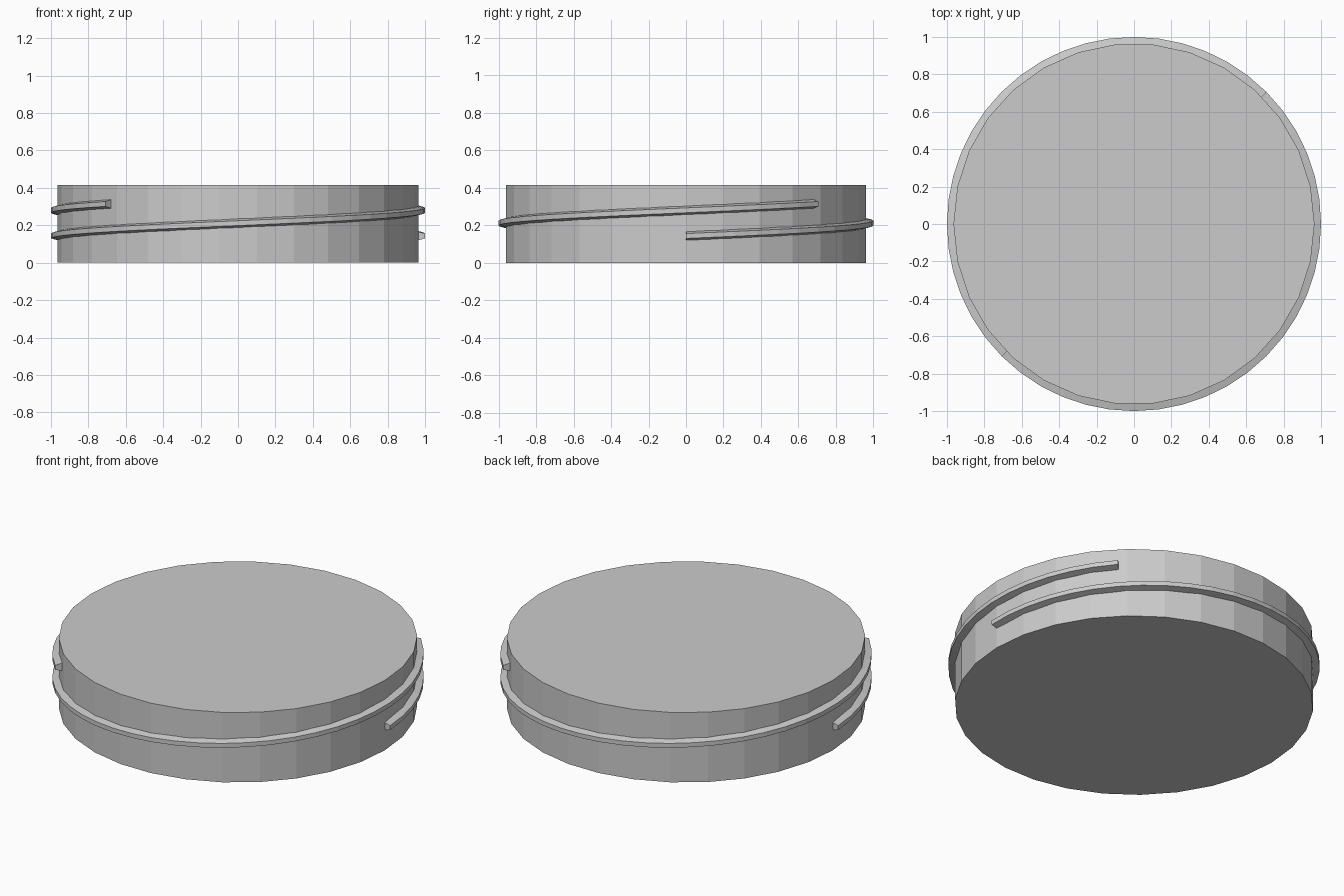
import bpy
import bmesh
from math import cos, sin, pi, radians

RADIUS = 0.965
HEIGHT = 0.415
RISE = 0.137 / pi            # climb of the thread per radian

cube = bpy.data.objects.get("Cube")
if cube:
    bpy.data.objects.remove(cube, do_unlink=True)

grey = bpy.data.materials.new("plain_grey")
grey.use_nodes = True
colour = (0.6, 0.6, 0.6, 1)
grey.diffuse_color = colour
grey.node_tree.nodes["Principled BSDF"].inputs["Base Color"].default_value = colour


def add_object(name, bm):
    bmesh.ops.recalc_face_normals(bm, faces=bm.faces)
    mesh = bpy.data.meshes.new(name)
    bm.to_mesh(mesh)
    bm.free()
    mesh.materials.append(grey)
    obj = bpy.data.objects.new(name, mesh)
    bpy.context.collection.objects.link(obj)
    return obj


def make_disc():
    # Solid disc with a corner on the +x axis
    bm = bmesh.new()
    sides = 30
    ring = [bm.verts.new((RADIUS * cos(2 * pi * i / sides),
                          RADIUS * sin(2 * pi * i / sides), 0))
            for i in range(sides)]
    base = bm.faces.new(ring)
    top = bmesh.ops.extrude_face_region(bm, geom=[base], use_keep_orig=True)
    moved = [v for v in top["geom"] if isinstance(v, bmesh.types.BMVert)]
    bmesh.ops.translate(bm, verts=moved, vec=(0, 0, HEIGHT))
    add_object("cap_body", bm)


def make_thread(name, start):
    # Tapered ridge swept along a rising helix, rooted inside the disc
    profile = [(0.94, -0.029), (1.0, -0.013), (1.0, 0.013), (0.94, 0.029)]
    sweep, steps = radians(225), 30
    bm = bmesh.new()
    rings = []
    for i in range(steps + 1):
        turn = sweep * i / steps
        a = start + turn
        z = 0.143 + RISE * turn
        rings.append([bm.verts.new((r * cos(a), r * sin(a), z + dz))
                      for r, dz in profile])
    for lower, upper in zip(rings, rings[1:]):
        for k in range(len(profile)):
            n = (k + 1) % len(profile)
            bm.faces.new((lower[k], lower[n], upper[n], upper[k]))
    bm.faces.new(rings[0])
    bm.faces.new(rings[-1])
    add_object(name, bm)


make_disc()
# Two-start thread, the second half a turn from the first
for name, start in (("thread_back", 0), ("thread_front", pi)):
    make_thread(name, start)
